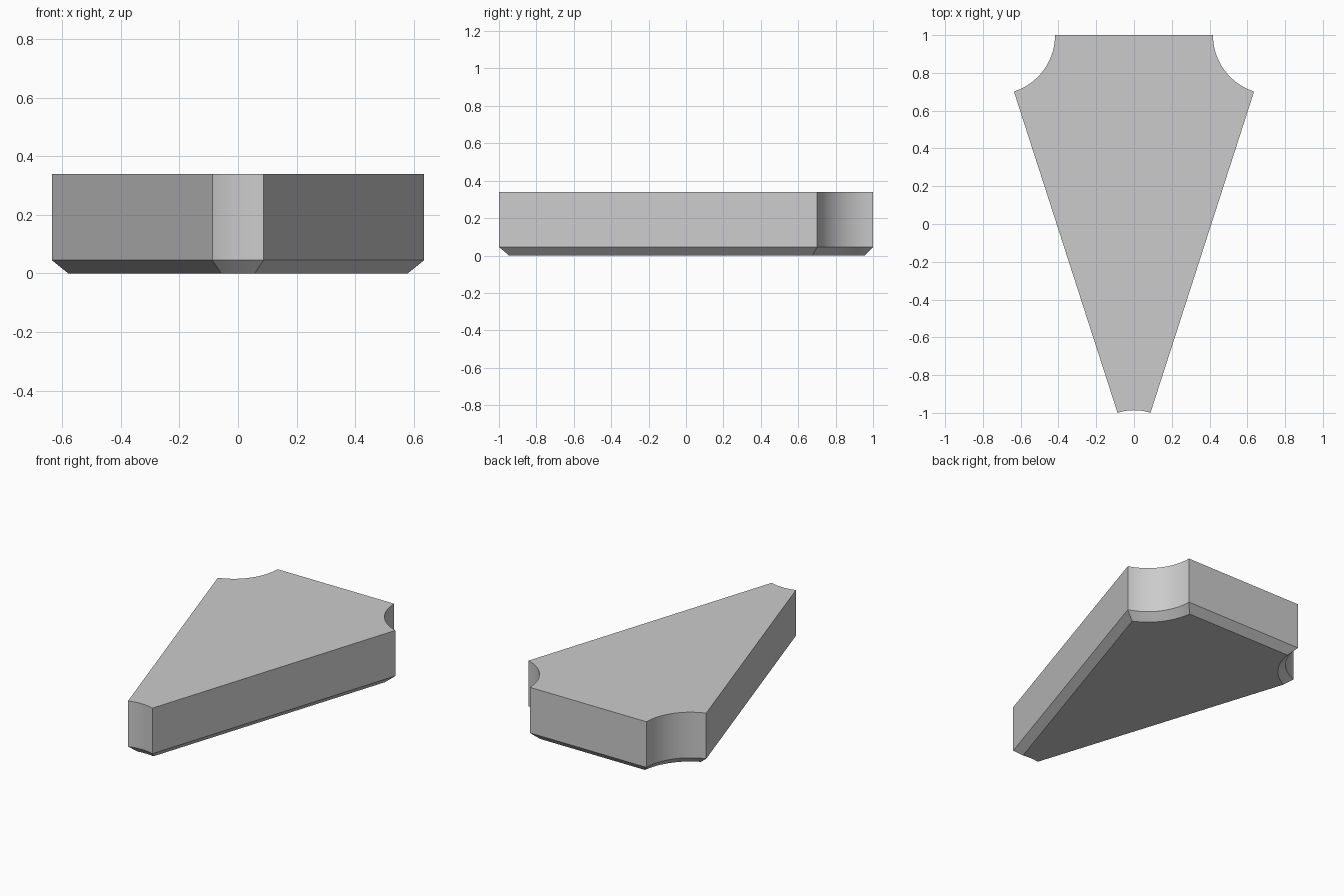
import bpy, bmesh
from math import sqrt, radians, atan2, cos, sin
from mathutils import Vector
from mathutils.geometry import intersect_line_sphere_2d

if "Cube" in bpy.data.objects:
    bpy.data.objects.remove(bpy.data.objects["Cube"])

HEIGHT, CHAMFER = 0.34, 0.045
TIP = Vector((0, -1.27))         # point where the two long sides would meet
CORNER = Vector((0.732, 1.0))    # uncut rear corner, centre of its scoop
TIP_RADIUS, CORNER_RADIUS = 0.284, 0.314
STEPS = 20


def arc(centre, start, end):
    """Points along the short arc between two points around a centre."""
    a, b = [atan2(p.y - centre.y, p.x - centre.x) for p in (start, end)]
    if b - a > radians(180):
        b -= radians(360)
    elif a - b > radians(180):
        b += radians(360)
    r = (start - centre).length
    angles = [a + (b - a) * i / STEPS for i in range(STEPS + 1)]
    return [centre + Vector((cos(t), sin(t))) * r for t in angles]


def outline(inset):
    """Scooped wedge outline, moved inward by the inset."""
    side = (CORNER - TIP).normalized()
    shift = Vector((-side.y, side.x)) * inset
    a, b = TIP + shift, CORNER + shift
    tip_r, corner_r = TIP_RADIUS + inset, CORNER_RADIUS + inset
    # Where the long side meets the tip scoop and the corner scoop
    front = intersect_line_sphere_2d(a, b, TIP, tip_r, False)
    wide = intersect_line_sphere_2d(a, b, CORNER, corner_r, False)
    tip_pt = max((p for p in front if p), key=lambda p: p.y)
    wide_pt = min((p for p in wide if p), key=lambda p: p.y)
    back_pt = Vector((CORNER.x - sqrt(corner_r ** 2 - inset ** 2), 1 - inset))
    right_half = arc(CORNER, wide_pt, back_pt)
    left_half = [Vector((-p.x, p.y)) for p in reversed(right_half)]
    return arc(TIP, Vector((-tip_pt.x, tip_pt.y)), tip_pt) + right_half + left_half


# Wedge block: chamfered underside, straight walls, flat top
bm = bmesh.new()
rings = [[bm.verts.new((p.x, p.y, z)) for p in outline(inset)]
         for inset, z in ((CHAMFER, 0), (0, CHAMFER), (0, HEIGHT))]
for low, high in zip(rings, rings[1:]):
    for i in range(len(low)):
        j = (i + 1) % len(low)
        bm.faces.new((low[i], low[j], high[j], high[i]))
bm.faces.new(list(reversed(rings[0])))
bm.faces.new(rings[-1])
bmesh.ops.recalc_face_normals(bm, faces=bm.faces)
mesh = bpy.data.meshes.new("wedge_block")
bm.to_mesh(mesh)
bm.free()
block = bpy.data.objects.new("wedge_block", mesh)
bpy.context.collection.objects.link(block)

# Plain grey finish
grey = bpy.data.materials.new("light_grey")
grey.use_nodes = True
colour = (0.6, 0.6, 0.6, 1)
grey.diffuse_color = colour
grey.node_tree.nodes["Principled BSDF"].inputs["Base Color"].default_value = colour
mesh.materials.append(grey)

# Smooth scoops with crisp edges
bpy.ops.object.select_all(action="DESELECT")
block.select_set(True)
bpy.context.view_layer.objects.active = block
bpy.ops.object.shade_smooth_by_angle(angle=radians(25))
